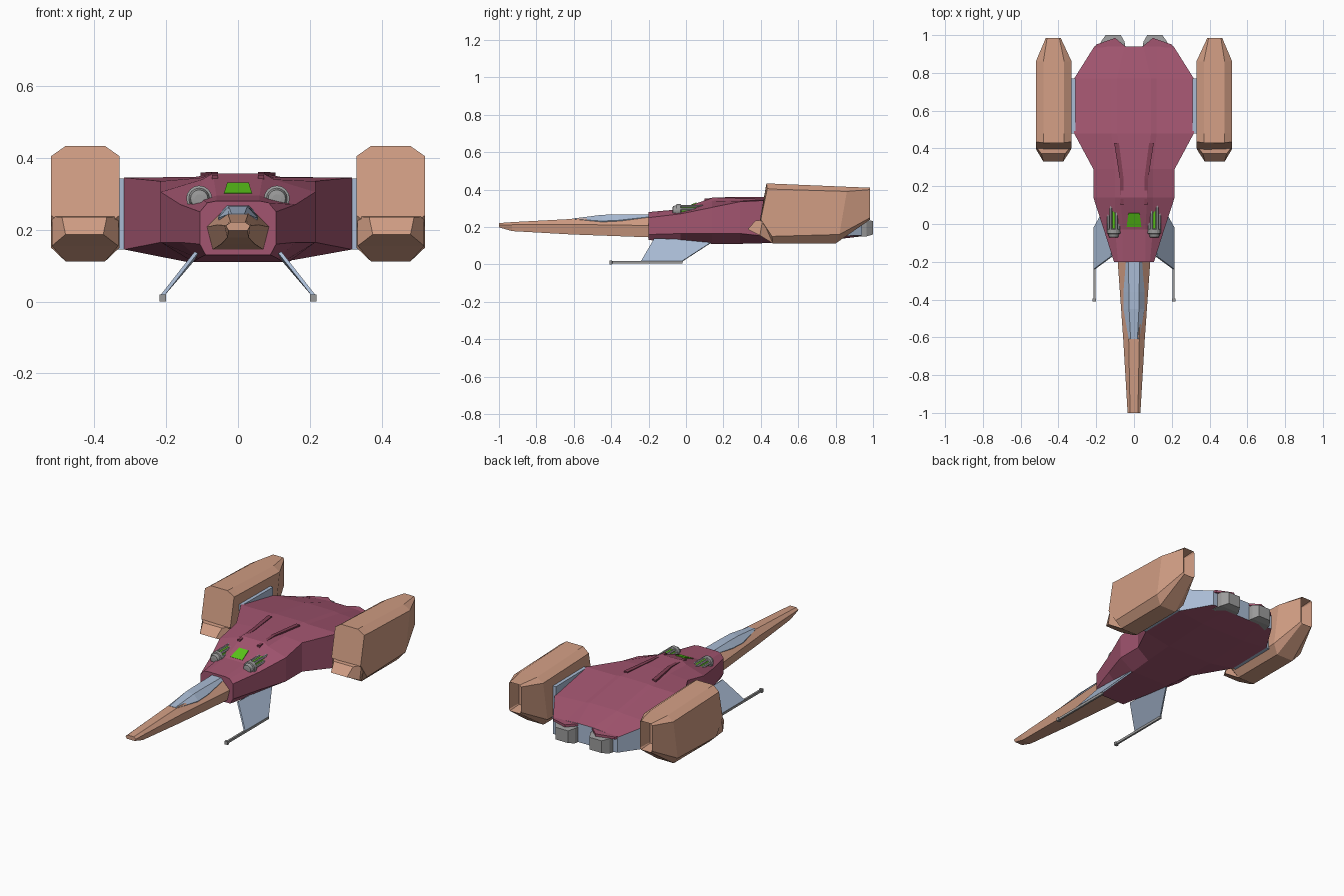
import bpy, bmesh, math
from mathutils import Vector

if "Cube" in bpy.data.objects:
    bpy.data.objects.remove(bpy.data.objects["Cube"])


def material(name, rgb):
    m = bpy.data.materials.new(name)
    m.diffuse_color = (*rgb, 1)
    m.use_nodes = True
    m.node_tree.nodes["Principled BSDF"].inputs["Base Color"].default_value = m.diffuse_color
    return m


MAROON = material("maroon", (0.36, 0.09, 0.16))
DARK = material("dark_maroon", (0.22, 0.05, 0.09))
TAN = material("tan", (0.64, 0.34, 0.23))
BLUE = material("pale_blue", (0.40, 0.50, 0.66))
GREEN = material("green", (0.10, 0.55, 0.01))
GREY = material("grey", (0.33, 0.33, 0.33))


def finish(name, bm, mats, mirror):
    bmesh.ops.recalc_face_normals(bm, faces=bm.faces)
    me = bpy.data.meshes.new(name)
    bm.to_mesh(me)
    bm.free()
    for m in mats:
        me.materials.append(m)
    ob = bpy.data.objects.new(name, me)
    bpy.context.collection.objects.link(ob)
    if mirror:
        ob.modifiers.new("mirror", 'MIRROR')
    return ob


def loft(name, rings, mats, mirror=False, paint=None, hollow=0):
    """Skin a list of equal-length rings; paint(segment, side) picks a material."""
    bm = bmesh.new()
    vs = [[bm.verts.new(p) for p in r] for r in rings]
    n = len(rings[0])
    for i in range(len(vs) - 1):
        for k in range(n):
            q = (k + 1) % n
            f = bm.faces.new((vs[i][k], vs[i][q], vs[i + 1][q], vs[i + 1][k]))
            f.material_index = paint(i, k) if paint else 0
    bm.faces.new(vs[0])
    end = bm.faces.new(vs[-1])
    end.material_index = len(mats) - 1
    if hollow:
        bmesh.ops.recalc_face_normals(bm, faces=bm.faces)
        bmesh.ops.inset_region(bm, faces=[end], thickness=0.01)
        bmesh.ops.translate(bm, verts=end.verts, vec=(0, -hollow, 0))
    return finish(name, bm, mats, mirror)


def sym(y, half):
    """Full ring from the right half of a cross-section."""
    return [(x, y, z) for x, z in half] + [(-x, y, z) for x, z in reversed(half)]


def rect(y, x0, x1, z0, z1):
    return [(x0, y, z0), (x1, y, z0), (x1, y, z1), (x0, y, z1)]


def prism(name, pts, offset, mats, mirror=False):
    off = Vector(offset)
    return loft(name, [pts, [Vector(p) + off for p in pts]], mats, mirror)


def turned(name, cx, cz, prof, mats, n=16):
    """Round part along y from (y, radius) pairs."""
    rings = [[(cx + r * math.cos(math.tau * k / n), y, cz + r * math.sin(math.tau * k / n))
              for k in range(n)] for y, r in prof]
    return loft(name, rings, mats, True)


# Main hull: pale rear walls on the last segment
hull = [
    (-.20, [(.06, .28), (.085, .275), (.106, .25), (.106, .16), (.09, .13)]),
    (-.03, [(.06, .295), (.10, .285), (.16, .27), (.16, .165), (.11, .12)]),
    (.14, [(.07, .357), (.10, .34), (.215, .305), (.215, .165), (.125, .11)]),
    (.29, [(.07, .357), (.10, .345), (.215, .335), (.215, .165), (.14, .11)]),
    (.48, [(.09, .352), (.12, .347), (.317, .345), (.317, .145), (.15, .115)]),
    (.77, [(.09, .305), (.12, .30), (.317, .29), (.317, .15), (.15, .13)]),
    (.94, [(.05, .26), (.12, .255), (.21, .245), (.21, .155), (.12, .15)]),
]
loft("hull", [sym(y, h) for y, h in hull], [MAROON, BLUE],
     paint=lambda i, k: int(i == 5 and k in (2, 6)))

# Tail tips of the top plate, and thrusters under them
prism("tail_tip", [(.04, .935, .245), (.21, .935, .235), (.20, .95, .235), (.10, .985, .24)],
      (0, 0, .014), [MAROON], True)
loft("thruster", [rect(.90, .04, .19, .15, .238), rect(.965, .05, .175, .15, .238),
                  rect(1.0, .07, .15, .16, .232)], [GREY], True)

# Raised ridges along the back
loft("back_ridge", [rect(.10, .055, .072, .33, .352), rect(.24, .055, .075, .34, .361),
                    rect(.43, .08, .105, .34, .359)], [DARK], True)

# Nose and canopy
nose = [
    (-1.0, [(.02, .221), (.034, .211), (.026, .198)]),
    (-.93, [(.022, .226), (.038, .212), (.03, .178)]),
    (-.61, [(.028, .243), (.057, .214), (.047, .16)]),
    (-.20, [(.036, .258), (.086, .208), (.07, .145)]),
    (-.15, [(.036, .258), (.086, .208), (.07, .145)]),
]
loft("nose", [sym(y, h) for y, h in nose], [TAN])
canopy = [
    (-.61, [(.018, .2445), (.028, .243), (.02, .2)]),
    (-.45, [(.026, .265), (.056, .232), (.04, .2)]),
    (-.36, [(.027, .267), (.056, .236), (.04, .2)]),
    (-.19, [(.03, .267), (.042, .255), (.03, .2)]),
]
loft("canopy", [sym(y, h) for y, h in canopy], [BLUE])

# Green sensor window on the sloping brow
prism("sensor_window", [(-.039, -.015, .302), (.039, -.015, .302),
                        (.03, .055, .331), (-.03, .055, .331)], (0, .01, -.02), [GREEN])

# Twin dorsal guns: green core, grey rails and a stepped muzzle
turned("gun_core", .108, .287, [(-.035, .027), (.13, .027)], [GREEN], 12)
turned("gun_muzzle", .108, .287, [(-.072, .012), (-.07, .024), (-.052, .029), (-.05, .036),
                                  (-.03, .036), (-.025, .028)], [GREY])
for i, a in enumerate((15, 60, 120, 165)):
    cx, cz = .108 + .028 * math.cos(math.radians(a)), .287 + .028 * math.sin(math.radians(a))
    turned("gun_rail_%d" % i, cx, cz, [(-.03, .008), (.10, .008), (.135, .004)], [GREY], 6)

# Pylon plates between hull and engine pods
loft("pylon", [rect(.48, .31, .345, .145, .343), rect(.77, .31, .345, .15, .34)], [BLUE], True)


# Engine pods: octagonal, slanted at the front, open at the back
def pod_ring(ys, xs, zs):
    """ys, zs: top, upper side, lower side, bottom; xs: inner, inner flat, outer flat, outer."""
    (a, b, c, d), (i, j, k, o), (t, u, l, m) = ys, xs, zs
    return [(j, a, t), (k, a, t), (o, b, u), (o, c, l),
            (k, d, m), (j, d, m), (i, c, l), (i, b, u)]


wide = (.33, .37, .48, .52)
loft("engine_pod", [
    pod_ring((.43, .435, .40, .39), wide, (.433, .405, .24, .21)),
    pod_ring((.48, .48, .46, .464), wide, (.431, .402, .15, .112)),
    pod_ring((.86, .86, .82, .80), wide, (.415, .39, .16, .112)),
    pod_ring((.985, .985, .985, .985), (.388, .395, .46, .467), (.41, .40, .25, .24)),
], [TAN], True, hollow=0.08)

# Lower intake lip in front of each pod
loft("pod_lip", [
    [(.375, .33, .187), (.48, .33, .187), (.49, .372, .235), (.365, .372, .235)],
    [(.333, .395, .155), (.518, .395, .155), (.518, .41, .237), (.333, .41, .237)],
    [(.37, .464, .112), (.48, .464, .112), (.515, .47, .237), (.335, .47, .237)],
], [TAN], True)

# Landing fins and skids
prism("landing_fin", [(.112, -.17, .135), (.112, .15, .125), (.206, -.02, .015),
                      (.206, -.24, .015)], (.009, 0, .004), [BLUE], True)
loft("skid", [rect(-.41, .2, .219, 0, .02), rect(-.395, .2, .219, 0, .02),
              rect(-.394, .204, .215, .004, .018), rect(-.02, .204, .215, .004, .018)],
     [GREY], True)
